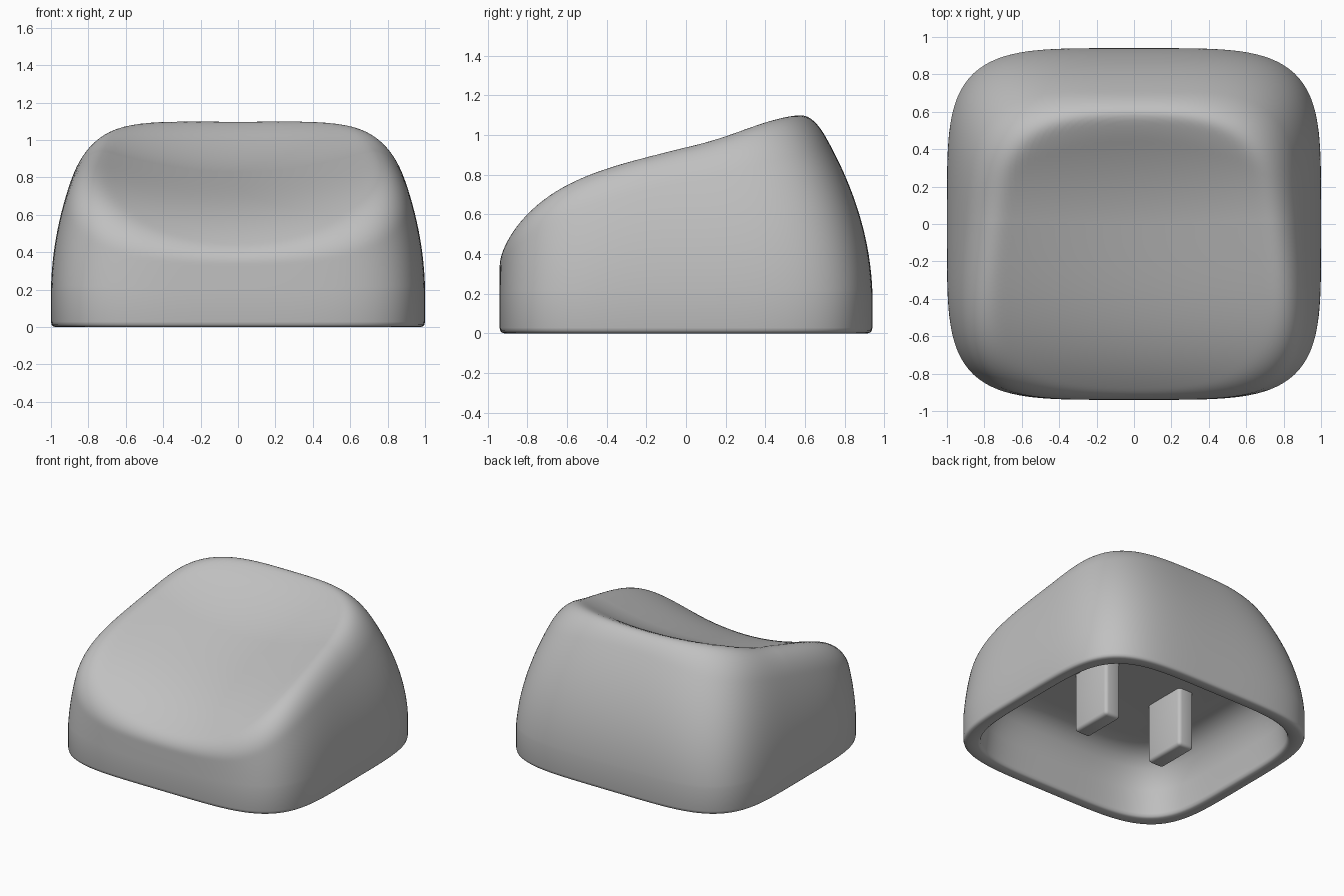
import bpy, bmesh
from math import sin, cos, pi
from mathutils import Vector

cube = bpy.data.objects.get("Cube")
if cube:
    bpy.data.objects.remove(cube)

SEGMENTS, RINGS = 192, 96
SKIRT = 0.2          # height of the straight lower band
DEPTH = 0.94         # half depth of the footprint
SQUARE = 4.5         # squareness of the footprint corners

# One grey plastic
grey = bpy.data.materials.new("grey plastic")
grey.use_nodes = True
colour = (0.53, 0.53, 0.53, 1)
grey.diffuse_color = colour
grey.node_tree.nodes["Principled BSDF"].inputs["Base Color"].default_value = colour


def soft_max(a, b, k):
    h = max(k - abs(a - b), 0) / k
    return max(a, b) + h * h * k / 4


def dish_height(x, y):
    """Scooped top: rolls down to the front, rises to the back, curls up at the sides."""
    bend = 0.35 * y * y if y > 0 else -0.2 * y ** 4
    curl = 0.215 - (0.1 if y > 0 else 0.03) * y
    z = 0.83 + 0.3 * y + bend + curl * x * x
    return -soft_max(-z, -1.13, 0.1)


def outside(p):
    """Positive outside the cap: tapering rounded-square walls blended into the dish."""
    t = max(0, p.z - SKIRT)
    n = SQUARE - 1.2 * t
    half_x = 1 - 0.02 * t - 0.28 * t * t
    half_y = DEPTH - (0.03 * t + 0.34 * t * t if p.y > 0 else 0.03 * t * t)
    wall = (abs(p.x / half_x) ** n + abs(p.y / half_y) ** n) ** (1 / n) - 1
    blend = 0.1 + 0.05 * p.y + 0.17 * p.x ** 2
    return soft_max(wall, p.z - dish_height(p.x, p.y), blend)


def surface_point(direction):
    """Find the cap surface along a ray from the middle of the skirt."""
    origin = Vector((0, 0, SKIRT))
    near, far = 0.0, 1.7
    for _ in range(24):
        mid = (near + far) / 2
        if outside(origin + direction * mid) > 0:
            far = mid
        else:
            near = mid
    return origin + direction * near


def footprint(inset, z):
    """Rounded-square ring, pulled in from the outer footprint."""
    ring = []
    for i in range(SEGMENTS):
        a = 2 * pi * i / SEGMENTS
        r = (abs(cos(a)) ** SQUARE + abs(sin(a) / DEPTH) ** SQUARE) ** (-1 / SQUARE)
        r *= 1 - inset
        ring.append(Vector((r * cos(a), r * sin(a), z)))
    return ring


def finish(bm, name):
    bmesh.ops.recalc_face_normals(bm, faces=bm.faces)
    mesh = bpy.data.meshes.new(name)
    bm.to_mesh(mesh)
    bm.free()
    mesh.materials.append(grey)
    obj = bpy.data.objects.new(name, mesh)
    bpy.context.collection.objects.link(obj)
    bpy.ops.object.select_all(action='DESELECT')
    obj.select_set(True)
    bpy.context.view_layer.objects.active = obj
    bpy.ops.object.shade_smooth_by_angle(angle=0.8)
    return obj


# Hollow shell: cavity ceiling, cavity wall, rounded lip, then the outer skin
profile = [(0.4, 0.45), (0.32, 0.445), (0.26, 0.425), (0.21, 0.39), (0.17, 0.34),
           (0.14, 0.27), (0.118, 0.2), (0.103, 0.03), (0.098, 0.01), (0.085, 0),
           (0.025, 0), (0.012, 0.004), (0.004, 0.012), (0, 0.028)]
rings = [footprint(inset, z) for inset, z in profile]
for j in range(RINGS):
    up = pi / 2 * j / RINGS
    rings.append([surface_point(Vector((cos(a) * cos(up), sin(a) * cos(up), sin(up))))
                  for a in (2 * pi * i / SEGMENTS for i in range(SEGMENTS))])

bm = bmesh.new()
loops = [[bm.verts.new(p) for p in ring] for ring in rings]
for low, high in zip(loops, loops[1:]):
    for i in range(SEGMENTS):
        k = (i + 1) % SEGMENTS
        bm.faces.new((low[i], low[k], high[k], high[i]))
bm.faces.new(loops[0])
pole = bm.verts.new(surface_point(Vector((0, 0, 1))))
for i in range(SEGMENTS):
    bm.faces.new((loops[-1][i], loops[-1][(i + 1) % SEGMENTS], pole))
finish(bm, "cap_shell")

# Two mounting prongs hanging from the cavity ceiling
for side, name in ((1, "left_prong"), (-1, "right_prong")):
    bm = bmesh.new()
    bmesh.ops.create_cube(bm, size=1)
    bmesh.ops.scale(bm, vec=(0.13, 0.34, 0.49), verts=bm.verts)
    bmesh.ops.bevel(bm, geom=bm.edges[:], offset=0.025, segments=3,
                    profile=0.5, affect='EDGES')
    bmesh.ops.translate(bm, vec=(side * 0.33, 0, 0.247), verts=bm.verts)
    finish(bm, name)
